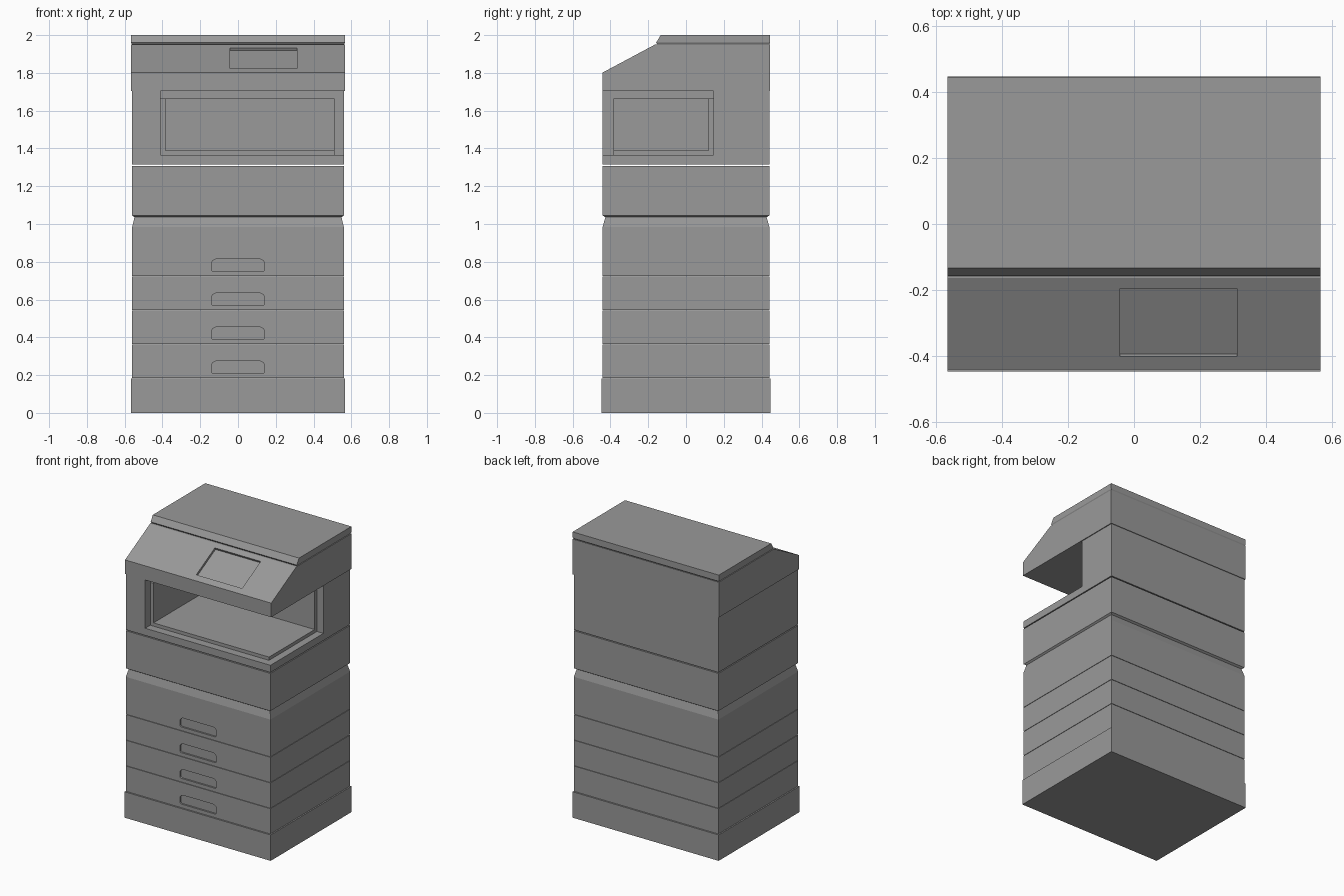
import bpy, bmesh, math
from mathutils import Matrix

if "Cube" in bpy.data.objects:
    bpy.data.objects.remove(bpy.data.objects["Cube"])

grey = bpy.data.materials.new("dark_grey_plastic")
grey.diffuse_color = (0.32, 0.32, 0.32, 1)
grey.use_nodes = True
grey.node_tree.nodes["Principled BSDF"].inputs["Base Color"].default_value = grey.diffuse_color


def finish(name, bm):
    bmesh.ops.recalc_face_normals(bm, faces=bm.faces)
    me = bpy.data.meshes.new(name)
    bm.to_mesh(me)
    bm.free()
    me.materials.append(grey)
    ob = bpy.data.objects.new(name, me)
    bpy.context.collection.objects.link(ob)
    return ob


def loft(name, rings):
    """Stack lists of 3D points into a closed solid."""
    bm = bmesh.new()
    vs = [[bm.verts.new(p) for p in r] for r in rings]
    n = len(vs[0])
    bm.faces.new(vs[0])
    bm.faces.new(vs[-1])
    for a, b in zip(vs, vs[1:]):
        for i in range(n):
            j = (i + 1) % n
            bm.faces.new((a[i], a[j], b[j], b[i]))
    return finish(name, bm)


def rect(x0, x1, y0, y1, z):
    return [(x0, y0, z), (x1, y0, z), (x1, y1, z), (x0, y1, z)]


def block(name, *levels):
    """Centred rectangular block; levels are (z, half x, half y)."""
    return loft(name, [rect(-x, x, -y, y, z) for z, x, y in levels])


def box(name, x0, x1, y0, y1, z0, z1):
    return loft(name, [rect(x0, x1, y0, y1, z) for z in (z0, z1)])


def side_prism(name, profile, hx):
    return loft(name, [[(x, y, z) for y, z in profile] for x in (-hx, hx)])


def cut(ob, cutter):
    cutter.hide_render = True
    m = ob.modifiers.new("cut", 'BOOLEAN')
    m.operation, m.solver, m.object = 'DIFFERENCE', 'EXACT', cutter
    bpy.context.view_layer.objects.active = ob
    bpy.ops.object.modifier_apply(modifier=m.name)
    bpy.data.objects.remove(cutter)


def grip_outline(z0, z1, hx=0.141):
    """Handle pocket outline: larger rounded top corners, small bottom ones."""
    half = []
    for r, zc, start in ((0.012, z0 + 0.012, -90), (0.026, z1 - 0.026, 0)):
        for k in range(5):
            a = math.radians(start + k * 22.5)
            half.append((hx - r + r * math.cos(a), zc + r * math.sin(a)))
    return half + [(-x, z) for x, z in reversed(half)]


W, D = 0.56, 0.441

# Plinth
block("plinth", (0, 0.566, 0.447), (0.181, 0.566, 0.447))

# Four paper drawers, the top one carrying the chamfered shoulder
for i in range(4):
    z0 = 0.184 + 0.18 * i
    if i < 3:
        drawer = block(f"drawer_{i + 1}", (z0, W, D), (z0 + 0.177, W, D))
    else:
        drawer = block("drawer_4", (z0, W, D), (0.985, W, D), (1.036, 0.548, 0.427))
    pocket = grip_outline(0.209 + 0.18 * i, 0.274 + 0.18 * i)
    cut(drawer, loft("grip_cutter", [[(x, y, z) for x, z in pocket] for y in (-0.5, -D + 0.012)]))

# Middle engine section with a bevelled underside
block("engine_section", (1.036, 0.548, 0.427), (1.045, W, D), (1.308, W, D))

# Output bay body, opening to the front and right
bay = box("output_bay", -W, W, -D, D, 1.315, 1.703)
cut(bay, box("bay_cutter", -0.41, 0.7, -0.7, 0.145, 1.365, 1.8))

# Tray lining inside the bay: floor, left wall and back wall
tray = box("tray_lining", -0.41, 0.51, -0.385, 0.145, 1.365, 1.665)
cut(tray, box("tray_cutter", -0.385, 0.7, -0.7, 0.12, 1.388, 1.8))

# Scanner head with sloped control panel
head = side_prism("scanner_head", [(-D, 1.703), (-D, 1.802), (-0.164, 1.95),
                                   (0.446, 1.95), (0.446, 1.703)], 0.566)
slope = math.atan2(0.148, 0.277)
screen = box("screen_cutter", -0.042, 0.313, -0.1165, 0.1165, -0.016, 0.05)
screen.data.transform(Matrix.Translation((0, -0.299, 1.878)) @ Matrix.Rotation(slope, 4, 'X'))
cut(head, screen)

# Narrow flared joint and document lid
loft("lid_joint", [rect(-W, W, -0.15, 0.44, 1.95), rect(-0.566, 0.566, -0.158, 0.446, 1.96)])
side_prism("document_lid", [(-0.158, 1.96), (-0.134, 2.0), (0.446, 2.0), (0.446, 1.96)], 0.566)
